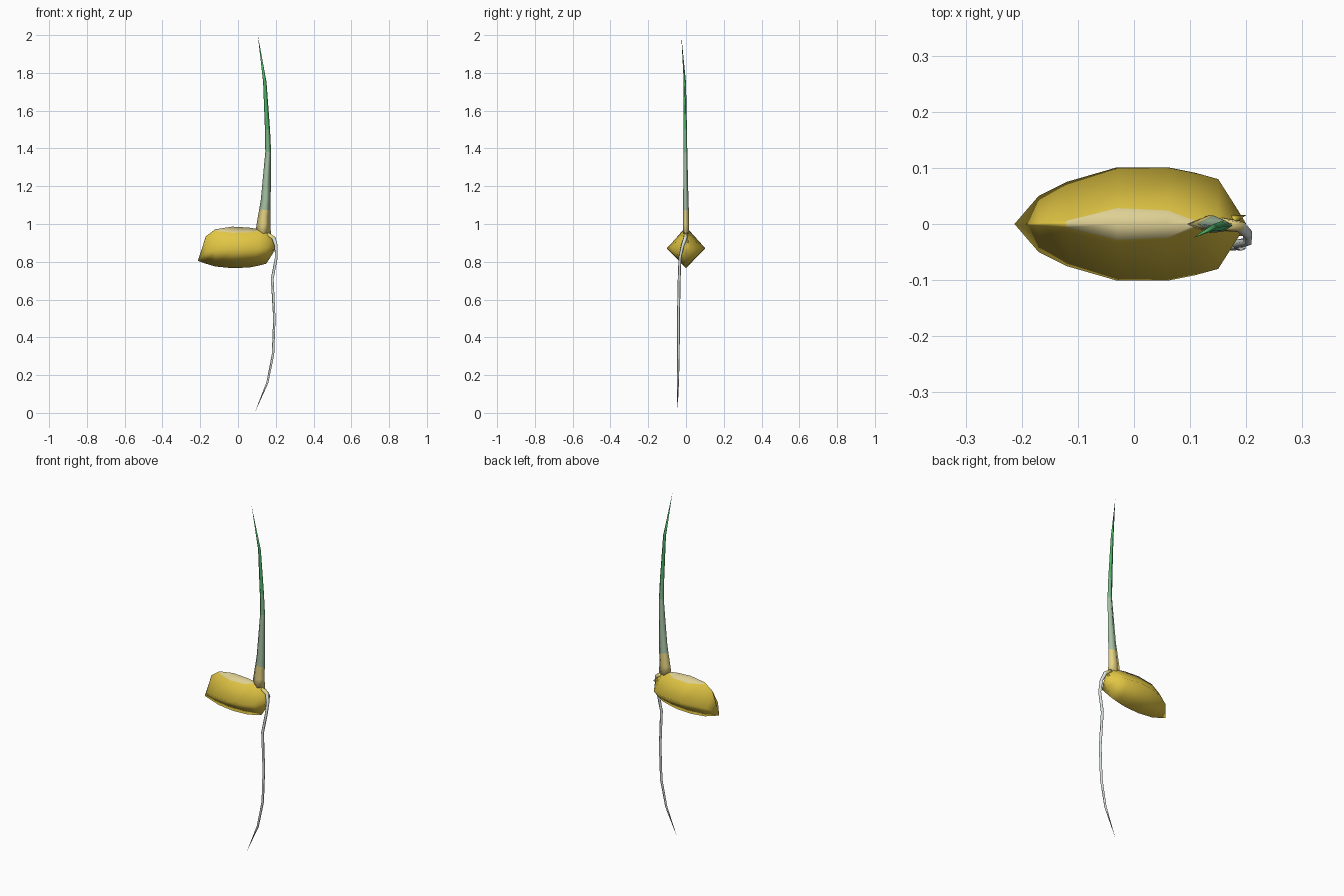
import bpy, bmesh, math
from mathutils import Vector

if "Cube" in bpy.data.objects:
    bpy.data.objects.remove(bpy.data.objects["Cube"])


def material(name, r, g, b):
    def lin(c):
        c /= 255
        return c / 12.92 if c <= 0.04045 else ((c + 0.055) / 1.055) ** 2.4
    m = bpy.data.materials.new(name)
    m.diffuse_color = (lin(r), lin(g), lin(b), 1)
    m.use_nodes = True
    m.node_tree.nodes["Principled BSDF"].inputs["Base Color"].default_value = m.diffuse_color
    return m


gold = material("golden husk", 226, 198, 68)
pale = material("pale husk patch", 222, 208, 148)
cream = material("cream sheath", 228, 210, 130)
sage = material("sage stem", 166, 194, 164)
mid = material("mid green leaf", 122, 184, 136)
green = material("green leaf", 78, 178, 104)
white = material("white root", 218, 226, 218)


def loft(name, rings, mats, rule, start=None, end=None):
    """Skin closed rings of points; rule(ring, side, centre) picks the material."""
    bm = bmesh.new()
    vs = [[bm.verts.new(p) for p in r] for r in rings]
    n = len(vs[0])
    faces = []
    for i in range(len(vs) - 1):
        for j in range(n):
            k = (j + 1) % n
            faces.append((bm.faces.new((vs[i][j], vs[i][k], vs[i + 1][k], vs[i + 1][j])), i, j))
    for tip, row, i in ((start, vs[0], -1), (end, vs[-1], len(vs) - 1)):
        if tip:
            t = bm.verts.new(tip)
            for j in range(n):
                faces.append((bm.faces.new((row[j], row[(j + 1) % n], t)), i, j))
        else:
            faces.append((bm.faces.new(row), i, 0))
    for f, i, j in faces:
        f.smooth = True
        f.material_index = rule(i, j, f.calc_center_median())
    bmesh.ops.recalc_face_normals(bm, faces=bm.faces)
    me = bpy.data.meshes.new(name)
    bm.to_mesh(me)
    bm.free()
    for m in mats:
        me.materials.append(m)
    ob = bpy.data.objects.new(name, me)
    bpy.context.collection.objects.link(ob)
    return ob


def tube(name, path, mats, rule, n, tip):
    """Path of (x, y, z, x radius, y radius) tapering to a tip."""
    pts = [Vector(p[:3]) for p in path] + [Vector(tip)]
    rings = []
    for i, p in enumerate(path):
        t = (pts[i + 1] - pts[max(i - 1, 0)]).normalized()
        u = Vector((0, 1, 0)).cross(t).normalized()
        v = t.cross(u)
        rings.append([pts[i] + u * p[3] * math.cos(a) + v * p[4] * math.sin(a)
                      for a in (2 * math.pi * k / n for k in range(n))])
    return loft(name, rings, mats, rule, end=tip)


# Seed: diamond sections (x, top, side, bottom, half width, patch share)
sections = [
    (-0.17, 0.935, 0.850, 0.790, 0.050, 0.05),
    (-0.12, 0.972, 0.862, 0.775, 0.075, 0.08),
    (-0.03, 0.986, 0.870, 0.766, 0.101, 0.28),
    (0.06, 0.981, 0.873, 0.770, 0.101, 0.24),
    (0.11, 0.972, 0.874, 0.780, 0.091, 0.06),
    (0.15, 0.962, 0.876, 0.790, 0.080, 0.06),
    (0.185, 0.920, 0.878, 0.845, 0.025, 0.06)]
rings = []
for x, top, side, bot, w, f in sections:
    zf = top + (side - top) * f
    rings.append([(x, 0, top), (x, w * f, zf), (x, w, side),
                  (x, 0, bot), (x, -w, side), (x, -w * f, zf)])
loft("seed", rings, [gold, pale],
     lambda i, j, c: int(j in (0, 5) and 1 <= i <= 3),
     start=(-0.213, 0, 0.805), end=(0.2, 0, 0.88))

# Shoot: cream sheath turning green towards the pointed leaf tip
shoot = [(0.133, 0.000, 0.93, 0.043, 0.016),
         (0.135, 0.000, 1.00, 0.036, 0.016),
         (0.142, 0.000, 1.075, 0.030, 0.015),
         (0.147, -0.001, 1.13, 0.026, 0.014),
         (0.160, -0.003, 1.38, 0.0155, 0.010),
         (0.156, -0.004, 1.50, 0.0135, 0.009),
         (0.142, -0.006, 1.75, 0.009, 0.006)]
tube("shoot", shoot, [cream, sage, mid, green],
     lambda i, j, c: 0 if i < 2 else 1 if i < 4 else 2 if i < 5 else 3,
     4, (0.105, -0.025, 2.0))

# Root: arches out of the seed tip and hangs down to the ground
root = [(0.155, 0.000, 0.945, 0.014, 0.012),
        (0.189, -0.004, 0.925, 0.012, 0.011),
        (0.203, -0.018, 0.885, 0.009, 0.009),
        (0.203, -0.032, 0.820, 0.008, 0.008),
        (0.182, -0.036, 0.710, 0.008, 0.008),
        (0.193, -0.040, 0.500, 0.007, 0.008),
        (0.186, -0.040, 0.310, 0.007, 0.007),
        (0.156, -0.043, 0.160, 0.006, 0.006)]
tube("root", root, [cream, white], lambda i, j, c: int(c.z < 0.91), 5,
     (0.088, -0.045, 0.0))

# Small root buds around the seed tip
for k, (y, z, ty, tz) in enumerate([(0.004, 0.91, 0.016, 0.905), (-0.008, 0.87, -0.022, 0.87)]):
    tube(f"root_bud_{k + 1}", [(0.165, y, z, 0.014, 0.012)], [gold],
         lambda i, j, c: 0, 4, (0.2, ty, tz))
